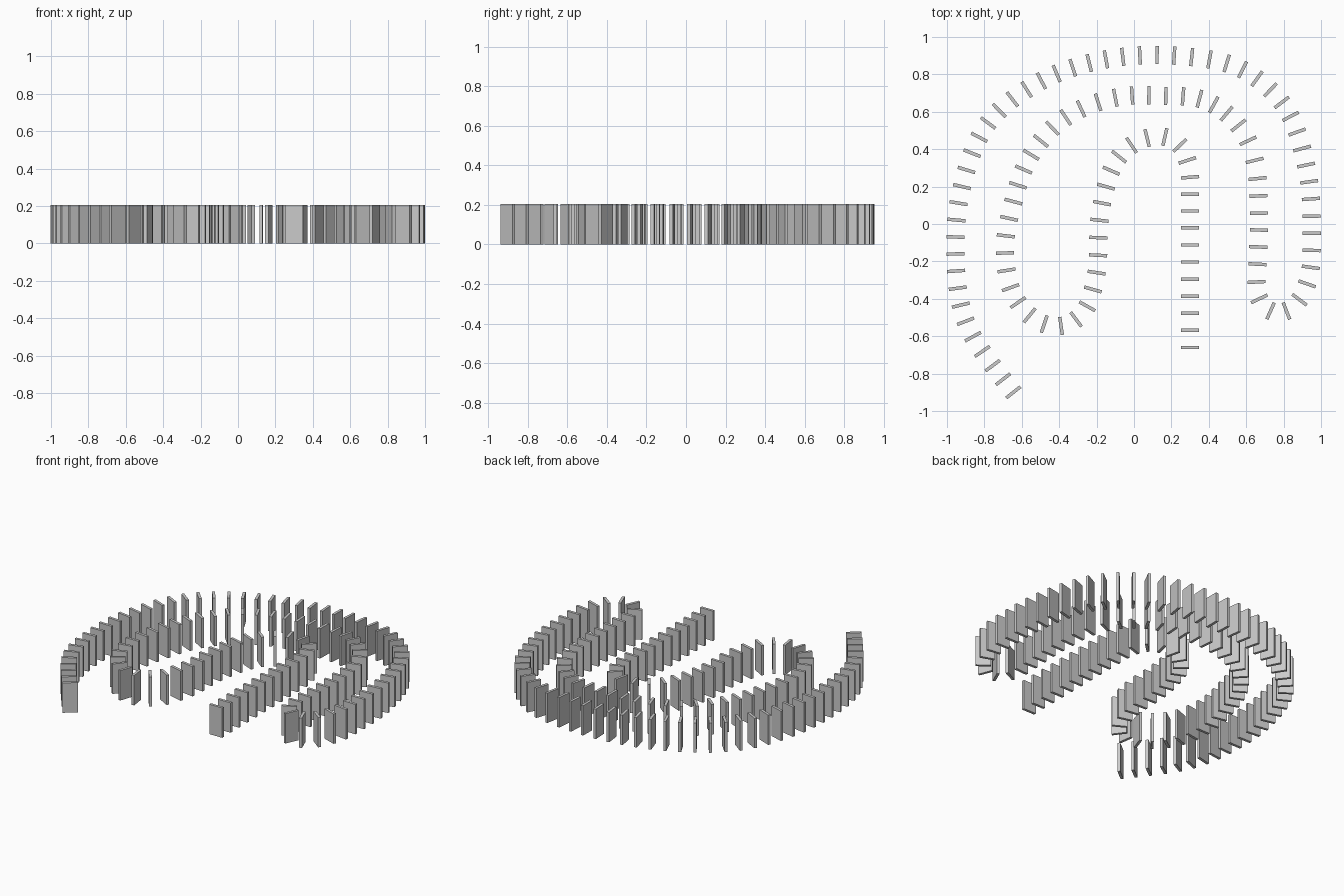
import bpy
import bmesh
import math
from mathutils import Vector

if "Cube" in bpy.data.objects:
    bpy.data.objects.remove(bpy.data.objects["Cube"], do_unlink=True)

WIDTH, THICKNESS, HEIGHT = 0.097, 0.018, 0.205

# Winding track: tiles since the previous knot, then the knot's x and y
KNOTS = [
    # inner straight and hairpin
    (0, .30, -.66), (9, .30, .16), (1, .30, .25), (1, .285, .34),
    (1, .245, .42), (1, .165, .465), (1, .07, .46), (2, -.08, .36),
    (2, -.15, .20), (2, -.185, .02), (3, -.20, -.26),
    # lower left turn
    (1, -.22, -.35), (1, -.25, -.44), (1, -.31, -.51), (1, -.39, -.545),
    (1, -.48, -.535), (2, -.62, -.42), (3, -.69, -.155),
    # middle arch
    (3, -.645, .12), (3, -.55, .37), (3, -.365, .57), (3, -.10, .675),
    (3, .17, .685), (2, .35, .67), (2, .495, .59), (2, .61, .445),
    (1, .645, .34), (2, .665, .15), (4, .66, -.215),
    # lower right turn
    (1, .655, -.31), (1, .67, -.40), (1, .73, -.465), (1, .815, -.465),
    (1, .885, -.405), (1, .925, -.32), (3, .95, -.05),
    # outer arch
    (4, .92, .315), (4, .79, .65), (3, .58, .825), (4, .215, .90),
    (4, -.15, .88), (4, -.495, .765), (4, -.78, .54), (4, -.92, .20),
    (4, -.955, -.16), (4, -.90, -.52), (4, -.70, -.83), (1, -.645, -.90),
]


def track_positions(knots):
    """Smooth Hermite path through the knots, one position per tile."""
    points = [Vector((x, y, 0)) for _, x, y in knots]
    counts = [k[0] for k in knots[1:]]
    slopes = [(b - a) / n for a, b, n in zip(points, points[1:], counts)]
    tangents = [slopes[0]]
    for i in range(1, len(slopes)):
        before, after = counts[i - 1], counts[i]
        mix = slopes[i - 1] * after + slopes[i] * before
        tangents.append(mix / (before + after))
    tangents.append(slopes[-1])

    result = []
    for i, n in enumerate(counts):
        for step in range(n):
            t = step / n
            s = 1 - t
            result.append(points[i] * (s * s * (1 + 2 * t))
                          + points[i + 1] * (t * t * (3 - 2 * t))
                          + tangents[i] * (n * t * s * s)
                          - tangents[i + 1] * (n * t * t * s))
    result.append(points[-1])
    return result


# Plain grey finish
grey = bpy.data.materials.new("light_grey")
grey.use_nodes = True
colour = (0.6, 0.6, 0.6, 1)
grey.diffuse_color = colour
grey.node_tree.nodes["Principled BSDF"].inputs["Base Color"].default_value = colour

# Upright tile mesh shared by the whole row, standing on its base
tile_mesh = bpy.data.meshes.new("domino_tile")
bm = bmesh.new()
bmesh.ops.create_cube(bm, size=1)
bmesh.ops.scale(bm, vec=(WIDTH, THICKNESS, HEIGHT), verts=bm.verts)
bmesh.ops.translate(bm, vec=(0, 0, HEIGHT / 2), verts=bm.verts)
bm.to_mesh(tile_mesh)
bm.free()
tile_mesh.materials.append(grey)

# Row of tiles, each facing along the track
row = track_positions(KNOTS)
for i, position in enumerate(row):
    ahead = row[min(i + 1, len(row) - 1)]
    behind = row[max(i - 1, 0)]
    direction = ahead - behind
    tile = bpy.data.objects.new("domino_tile", tile_mesh)
    tile.location = position
    tile.rotation_euler.z = math.atan2(direction.y, direction.x) - math.pi / 2
    bpy.context.collection.objects.link(tile)
